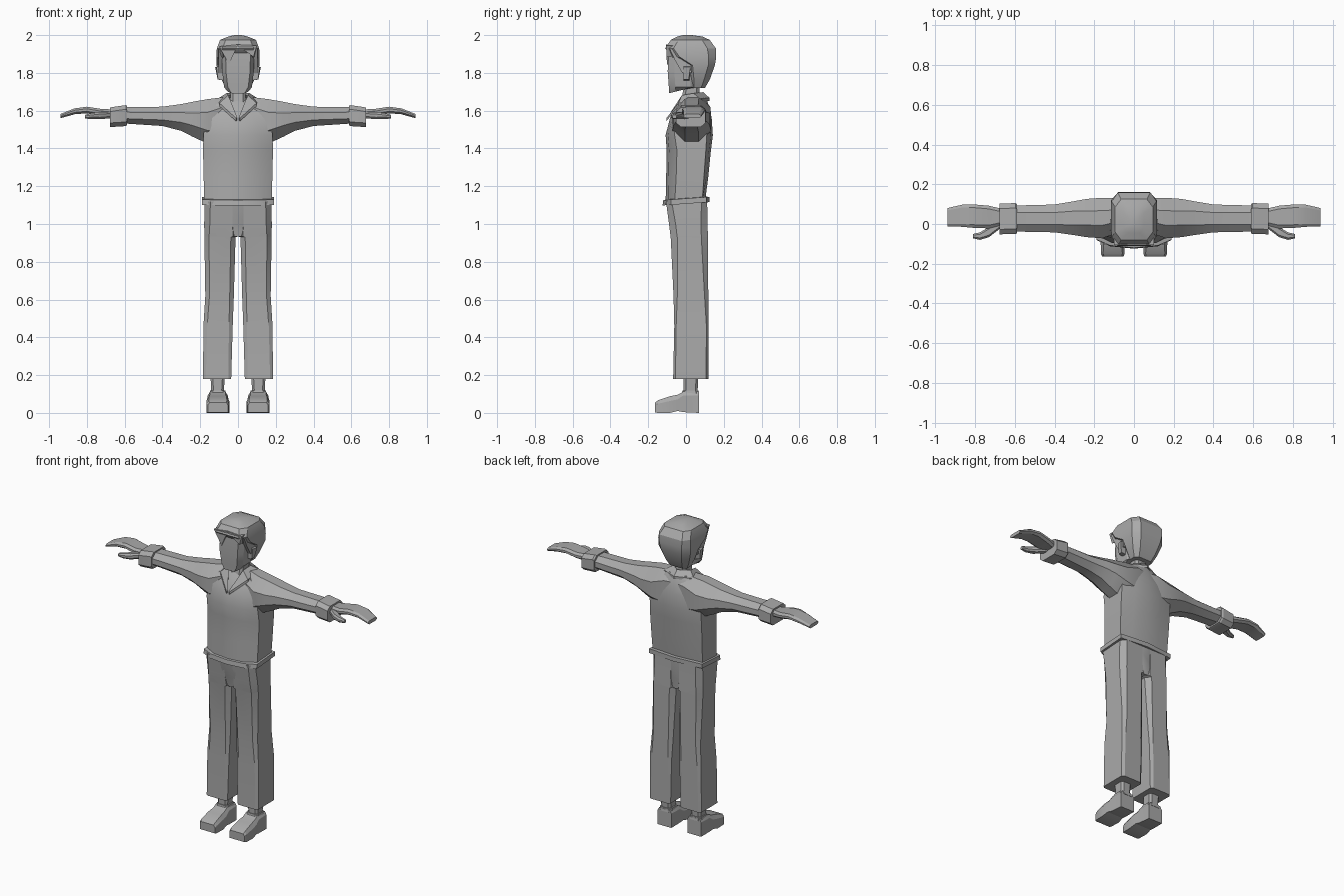
import bpy, bmesh, math
from mathutils import Vector

GREY = bpy.data.materials.new("plain grey")
GREY.diffuse_color = (0.40, 0.40, 0.40, 1)


def finish(name, bm, mirror=False):
    bmesh.ops.recalc_face_normals(bm, faces=bm.faces)
    me = bpy.data.meshes.new(name)
    bm.to_mesh(me)
    bm.free()
    me.materials.append(GREY)
    ob = bpy.data.objects.new(name, me)
    bpy.context.collection.objects.link(ob)
    if mirror:
        ob.modifiers.new("Mirror", 'MIRROR').use_mirror_merge = False
    return ob


def loft(name, rings, mirror=False):
    """Skin equal-length rings of 3D points and cap both ends."""
    bm = bmesh.new()
    rows = [[bm.verts.new(p) for p in r] for r in rings]
    n = len(rows[0])
    for a, b in zip(rows, rows[1:]):
        for i in range(n):
            j = (i + 1) % n
            bm.faces.new((a[i], a[j], b[j], b[i]))
    bm.faces.new(rows[0])
    bm.faces.new(rows[-1])
    return finish(name, bm, mirror)


def oct2(a0, a1, b0, b1, ca, cb):
    """Chamfered rectangle, ca and cb are the corner cuts."""
    return [(a0 + ca, b0), (a1 - ca, b0), (a1, b0 + cb), (a1, b1 - cb),
            (a1 - ca, b1), (a0 + ca, b1), (a0, b1 - cb), (a0, b0 + cb)]


def zring(z, x0, x1, y0, y1, cx, cy):
    return [(x, y, z) for x, y in oct2(x0, x1, y0, y1, cx, cy)]


def xring(x, y0, y1, z0, z1, cy, cz):
    return [(x, y, z) for y, z in oct2(y0, y1, z0, z1, cy, cz)]


def body_ring(z, w, yf, yfs, ybs, yb, fx, bx, tilt=0.0):
    """Torso section with a soft ridge down the front and the back."""
    half = [(fx, yf + 0.012), (w, yfs), (w, ybs), (bx, yb - 0.01)]
    pts = [(0, yf)] + half + [(0, yb)] + [(-x, y) for x, y in reversed(half)]
    return [(x, y, z + tilt * y) for x, y in pts]


# Jacket body
loft("jacket", [
    body_ring(1.11, 0.178, -0.108, -0.060, 0.085, 0.100, 0.11, 0.10),
    body_ring(1.25, 0.182, -0.105, -0.052, 0.095, 0.118, 0.11, 0.10),
    body_ring(1.39, 0.185, -0.102, -0.048, 0.105, 0.132, 0.11, 0.10),
    body_ring(1.47, 0.183, -0.108, -0.060, 0.110, 0.142, 0.11, 0.10),
    body_ring(1.56, 0.170, -0.085, -0.058, 0.110, 0.136, 0.09, 0.09),
    body_ring(1.625, 0.125, -0.050, -0.035, 0.100, 0.122, 0.06, 0.08),
    body_ring(1.67, 0.065, -0.012, 0.0, 0.085, 0.105, 0.04, 0.05)])

# Hem band around the waist
loft("hem_band", [
    body_ring(1.107, 0.178, -0.110, -0.065, 0.095, 0.110, 0.12, 0.11, 0.07),
    body_ring(1.107, 0.190, -0.124, -0.080, 0.108, 0.125, 0.12, 0.11, 0.07),
    body_ring(1.135, 0.190, -0.120, -0.078, 0.108, 0.125, 0.12, 0.11, 0.07),
    body_ring(1.137, 0.176, -0.104, -0.060, 0.090, 0.108, 0.12, 0.11, 0.07)])

# Shoulders and sleeves
loft("sleeve", [
    xring(0.0, -0.02, 0.115, 1.44, 1.672, 0.045, 0.05),
    xring(0.07, -0.04, 0.128, 1.43, 1.672, 0.055, 0.05),
    xring(0.16, -0.072, 0.132, 1.425, 1.661, 0.065, 0.07),
    xring(0.24, -0.066, 0.126, 1.462, 1.647, 0.06, 0.06),
    xring(0.30, -0.056, 0.115, 1.493, 1.635, 0.05, 0.045),
    xring(0.40, -0.042, 0.098, 1.519, 1.621, 0.04, 0.032),
    xring(0.60, -0.038, 0.093, 1.532, 1.618, 0.035, 0.026)], True)

# Sleeve cuffs
loft("cuff", [
    xring(0.588, -0.046, 0.100, 1.522, 1.626, 0.025, 0.022),
    xring(0.597, -0.050, 0.105, 1.518, 1.629, 0.025, 0.022),
    xring(0.678, -0.052, 0.103, 1.513, 1.617, 0.025, 0.022)], True)

# Hands: flat mitten drooping to the fingertips
loft("hand", [
    xring(0.66, -0.005, 0.075, 1.562, 1.606, 0.015, 0.012),
    xring(0.73, -0.022, 0.092, 1.572, 1.610, 0.016, 0.012),
    xring(0.80, -0.020, 0.098, 1.586, 1.621, 0.016, 0.011),
    xring(0.865, -0.014, 0.097, 1.581, 1.612, 0.014, 0.010),
    xring(0.94, -0.012, 0.080, 1.560, 1.582, 0.012, 0.008)], True)
loft("thumb", [
    xring(0.67, -0.020, 0.030, 1.560, 1.595, 0.01, 0.01),
    xring(0.73, -0.066, -0.015, 1.555, 1.592, 0.01, 0.01),
    xring(0.775, -0.080, -0.042, 1.556, 1.587, 0.01, 0.01),
    xring(0.81, -0.072, -0.050, 1.558, 1.578, 0.006, 0.006)], True)

# Trousers: hips meet at the middle, legs part below the crotch
loft("trouser_leg", [
    zring(1.12, 0.0, 0.176, -0.106, 0.112, 0.03, 0.03),
    zring(1.00, 0.0, 0.179, -0.090, 0.114, 0.03, 0.035),
    zring(0.935, 0.0, 0.178, -0.082, 0.116, 0.025, 0.035),
    zring(0.93, 0.013, 0.178, -0.081, 0.116, 0.025, 0.035),
    zring(0.62, 0.022, 0.173, -0.066, 0.118, 0.022, 0.020),
    zring(0.46, 0.028, 0.183, -0.062, 0.118, 0.020, 0.010),
    zring(0.18, 0.036, 0.185, -0.068, 0.118, 0.015, 0.012)], True)
loft("hips", [
    zring(1.12, -0.10, 0.10, -0.106, 0.112, 0.03, 0.01),
    zring(1.00, -0.07, 0.07, -0.090, 0.113, 0.03, 0.01),
    zring(0.935, -0.025, 0.025, -0.078, 0.108, 0.01, 0.01)])

# Ankles and shoes
loft("ankle", [
    zring(0.09, 0.076, 0.140, -0.012, 0.060, 0.012, 0.012),
    zring(0.20, 0.070, 0.146, -0.012, 0.066, 0.012, 0.012)], True)
loft("shoe_collar", [
    zring(0.095, 0.062, 0.152, -0.026, 0.070, 0.015, 0.015),
    zring(0.118, 0.066, 0.148, -0.018, 0.066, 0.015, 0.015)], True)


def shoe_ring(y, x0, x1, z0, z1, cut):
    return [(x0, y, z0), (x1, y, z0), (x1, y, z1 - cut), (x1 - cut * .6, y, z1),
            (x0 + cut * .6, y, z1), (x0, y, z1 - cut)]


loft("shoe", [
    shoe_ring(-0.163, 0.052, 0.160, 0.003, 0.054, 0.015),
    shoe_ring(-0.150, 0.048, 0.166, 0.0, 0.066, 0.018),
    shoe_ring(-0.085, 0.046, 0.168, 0.0, 0.088, 0.025),
    shoe_ring(-0.045, 0.050, 0.164, 0.010, 0.096, 0.025),
    shoe_ring(-0.015, 0.054, 0.160, 0.004, 0.112, 0.020),
    shoe_ring(0.068, 0.058, 0.156, 0.0, 0.112, 0.020)], True)

# Neck
loft("neck", [
    zring(1.58, -0.042, 0.042, -0.040, 0.070, 0.015, 0.015),
    zring(1.76, -0.040, 0.040, -0.005, 0.072, 0.015, 0.015)])

# Shirt collar: a folded strip from the throat round to the nape
inner = [(0.004, -0.098, 1.565), (0.052, -0.022, 1.682), (0.062, 0.04, 1.692), (0.0, 0.092, 1.698)]
outer = [(0.010, -0.104, 1.552), (0.098, -0.040, 1.632), (0.108, 0.075, 1.655), (0.0, 0.124, 1.660)]
loft("collar", [[Vector(i) - Vector((0, 0, 0.012)), Vector(i),
                 Vector(o) + Vector((0, 0, 0.008)), Vector(o) - Vector((0, 0, 0.008))]
                for i, o in zip(inner, outer)], True)

# Face: flat front, jaw rising to the back
face = [zring(z, -w, w, yf, yb, 0.02, 0.035) for z, w, yf, yb in
        [(1.692, 0.055, -0.090, 0.03), (1.725, 0.074, -0.091, 0.06),
         (1.81, 0.084, -0.097, 0.06), (1.93, 0.086, -0.090, 0.06)]]
face[0] = [(x, y, z + max(0, y + 0.09) * 0.25) for x, y, z in face[0]]
loft("face", face)

# Ears
loft("ear", [
    [(0.075, -0.012, 1.76), (0.075, 0.018, 1.76), (0.075, 0.025, 1.835), (0.075, -0.015, 1.835)],
    [(0.106, -0.012, 1.765), (0.108, 0.014, 1.765), (0.121, 0.024, 1.832), (0.114, -0.012, 1.832)]], True)

# Hair cap: nape, sides, overhanging brow and crown
loft("hair", [
    zring(1.72, -0.065, 0.065, 0.022, 0.100, 0.02, 0.02),
    zring(1.765, -0.088, 0.088, 0.012, 0.126, 0.03, 0.03),
    zring(1.84, -0.114, 0.114, 0.000, 0.153, 0.04, 0.035),
    zring(1.885, -0.115, 0.115, -0.075, 0.160, 0.035, 0.04),
    zring(1.93, -0.112, 0.112, -0.111, 0.158, 0.03, 0.045),
    zring(1.975, -0.095, 0.095, -0.080, 0.125, 0.03, 0.04),
    zring(1.993, -0.050, 0.050, -0.045, 0.085, 0.02, 0.03),
    zring(2.00, -0.018, 0.018, -0.015, 0.030, 0.008, 0.01)])

# Fringe locks and sideburns
for name, tri in (("fringe_lock", [(-0.10, 1.94), (-0.048, 1.845), (0.0, 1.95)]),
                  ("fringe_sweep", [(-0.01, 1.95), (0.082, 1.885), (0.10, 1.945)])):
    loft(name, [[(x, -0.070, z) for x, z in tri],
                [(x, -0.106 + (1.95 - z) * 0.05, z) for x, z in tri]])
loft("sideburn", [
    [(x, -0.088, 1.93), (x, 0.03, 1.93), (x, 0.03, 1.80), (x, -0.02, 1.80), (x, -0.06, 1.87)]
    for x in (0.07, 0.104)], True)

# Keep hard edges crisp and soften only gentle bends
bpy.ops.object.select_all(action='DESELECT')
for ob in bpy.context.collection.objects:
    ob.select_set(True)
    bpy.context.view_layer.objects.active = ob
bpy.ops.object.shade_smooth_by_angle(angle=math.radians(25))
